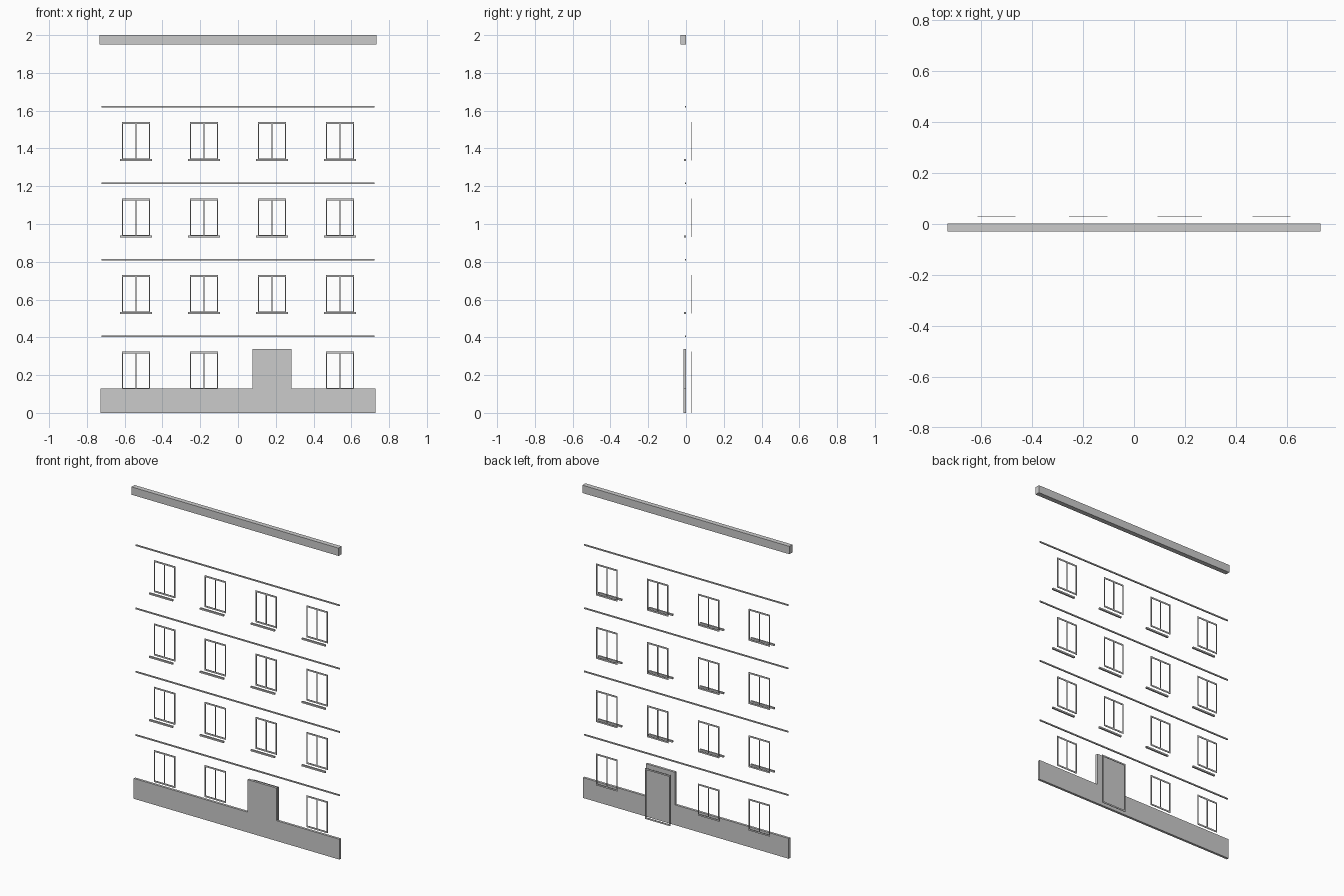
import bpy
import bmesh
from mathutils import Matrix, Vector

default = bpy.data.objects.get("Cube")
if default:
    bpy.data.objects.remove(default, do_unlink=True)

BACK = 0.001                        # plane where the trim meets the facade
FRAME_Y = (0.027, 0.03)             # depth range of window and door frames
FLOOR = 0.405
COLUMNS = (-0.54, -0.18, 0.18, 0.54)
DOOR_COLUMN = 2


def finish(name, bm):
    bmesh.ops.recalc_face_normals(bm, faces=bm.faces)
    mesh = bpy.data.meshes.new(name)
    bm.to_mesh(mesh)
    bm.free()
    obj = bpy.data.objects.new(name, mesh)
    bpy.context.collection.objects.link(obj)
    return obj


def add_box(bm, xs, ys, zs):
    low, high = (Vector(p) for p in zip(xs, ys, zs))
    matrix = Matrix.Translation((low + high) / 2) @ Matrix.Diagonal((*(high - low), 1))
    bmesh.ops.create_cube(bm, size=1, matrix=matrix)


def box(name, half_width, front, zs, x=0):
    bm = bmesh.new()
    add_box(bm, (x - half_width, x + half_width), (front, BACK), zs)
    return finish(name, bm)


def frame(name, x, half_width, bottom, top, mullion):
    """Rectangular frame with an optional centre bar."""
    side, rail = 0.007, 0.01
    left, right = x - half_width, x + half_width
    bm = bmesh.new()
    for z in (bottom, top - rail):
        add_box(bm, (left, right), FRAME_Y, (z, z + rail))
    uprights = [left, right - side] + ([x - side / 2] if mullion else [])
    for start in uprights:
        add_box(bm, (start, start + side), FRAME_Y, (bottom + rail, top - rail))
    return finish(name, bm)


# Plinth, stepping up into a tall panel at the entrance
def plinth():
    half, low, high = 0.728, 0.13, 0.338
    x0, x1 = 0.077, 0.283
    outline = [(-half, 0), (half, 0), (half, low), (x1, low),
               (x1, high), (x0, high), (x0, low), (-half, low)]
    bm = bmesh.new()
    face = bm.faces.new([bm.verts.new((x, BACK, z)) for x, z in outline])
    result = bmesh.ops.extrude_face_region(bm, geom=[face], use_keep_orig=True)
    moved = [v for v in result["geom"] if isinstance(v, bmesh.types.BMVert)]
    bmesh.ops.translate(bm, verts=moved, vec=(0, -0.0155, 0))
    return finish("plinth", bm)


plinth()

# Cornice at the roof line
box("cornice", 0.733, -0.03, (1.95, 2))

# String courses, windows and sills for each storey
for level in range(4):
    base = level * FLOOR
    band = base + FLOOR
    box(f"string_course_{level}", 0.723, -0.006, (band - 0.004, band + 0.004))
    for column, x in enumerate(COLUMNS):
        if level == 0 and column == DOOR_COLUMN:
            frame("door_frame", x, 0.0875, 0, 0.325, mullion=False)
            continue
        frame(f"window_frame_{level}_{column}", x, 0.075,
              base + 0.122, base + 0.325, mullion=True)
        if level > 0:
            box(f"window_sill_{level}_{column}", 0.084, -0.01,
                (base + 0.118, base + 0.128), x)
